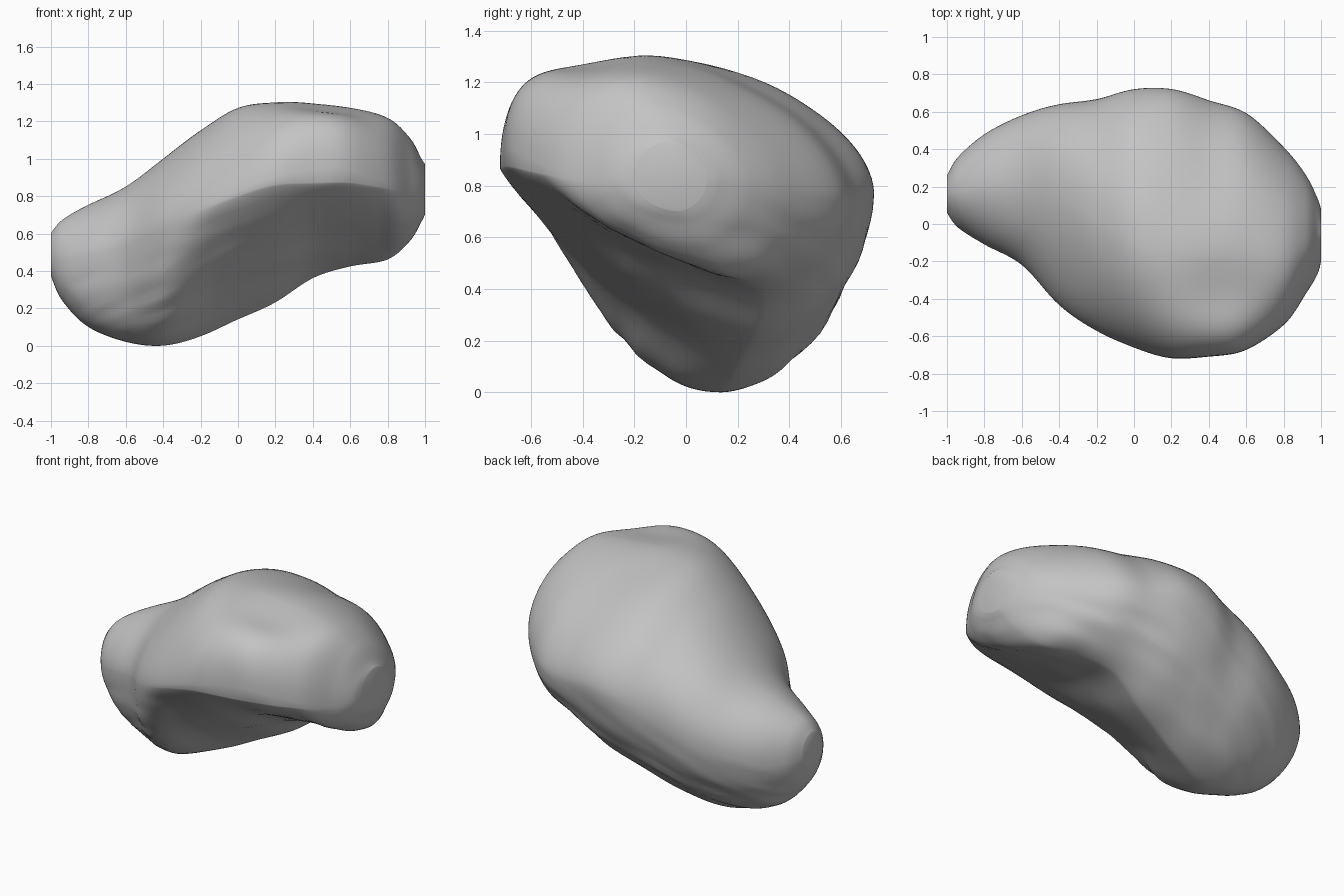
import bpy, bmesh, math
from mathutils import Vector, noise

default = bpy.data.objects.get("Cube")
if default:
    bpy.data.objects.remove(default, do_unlink=True)

# Cross-sections along the boulder:
# x, front y, back y, bottom z, top z, front ridge z, back bulge z, crest y, keel y
SECTIONS = [
    (-1, .06, .26, .37, .6, .47, .48, .16, .16),
    (-.94, -.02, .36, .24, .67, .46, .46, .17, .16),
    (-.8, -.11, .48, .1, .75, .48, .47, .2, .16),
    (-.6, -.22, .58, .02, .85, .54, .53, .2, .15),
    (-.4, -.43, .64, 0, 1, .63, .59, .14, .14),
    (-.2, -.57, .67, .05, 1.15, .72, .65, .02, .18),
    (0, -.66, .72, .14, 1.27, .8, .74, -.1, .22),
    (.2, -.72, .72, .23, 1.3, .86, .78, -.17, .27),
    (.4, -.71, .66, .36, 1.3, .87, .75, -.2, .3),
    (.6, -.67, .59, .42, 1.28, .87, .75, -.2, .25),
    (.8, -.54, .41, .46, 1.22, .84, .77, -.2, .15),
    (.92, -.37, .26, .56, 1.11, .81, .8, -.13, .05),
    (.98, -.27, .14, .66, 1, .82, .82, -.08, 0),
    (1, -.2, .08, .7, .97, .83, .82, -.06, -.03),
]
STEPS = 8
RING = 96


def catmull(a, b, c, d, t):
    """Smoothly blend between b and c."""
    return b + t / 2 * (c - a + t * (2 * a - 5 * b + 4 * c - d + t * (3 * (b - c) + d - a)))


def blended_sections():
    last = len(SECTIONS) - 1
    for i in range(last):
        rows = [SECTIONS[min(max(i + k, 0), last)] for k in (-1, 0, 1, 2)]
        for s in range(STEPS):
            yield [catmull(*column, s / STEPS) for column in zip(*rows)]
    yield list(SECTIONS[-1])


def ramp(x, start, end):
    """Ease from 0 to 1 between two stations."""
    t = min(max((x - start) / (end - start), 0), 1)
    return t * t * (3 - 2 * t)


def outline_point(section, angle):
    """Point on a lopsided superellipse through the four extremes."""
    x, front, back, bottom, top, ridge, bulge, crest, keel = section
    c, s = math.cos(angle), math.sin(angle)
    end_y, end_z = (back, bulge) if c >= 0 else (front, ridge)
    pole_y, pole_z = (crest, top) if s >= 0 else (keel, bottom)
    if c >= 0:
        power = 2.15 - .45 * ramp(x, -.5, .3) if s >= 0 else 1.8
    elif s >= 0:
        power = 1.8 + 1.4 * math.exp(-((x - .5) / .3) ** 2)
    else:
        power = 2.2 - .95 * ramp(x, -.65, -.1) + .65 * ramp(x, .75, 1)
    across, upward = abs(c) ** (2 / power), abs(s) ** (2 / power)
    return Vector((x, pole_y + (end_y - pole_y) * across,
                   end_z + (pole_z - end_z) * upward))


def weathered(p, angle):
    """Wavy strata on the lower flanks, soft lumps and a shallow scoop on the crest."""
    centre = Vector((p.x, 0, .25 + .3 * (p.x + 1)))
    outward = (p - centre).normalized()
    flank = abs(math.sin(2 * angle)) if angle > math.pi else 0
    fade = min(1, (1 - abs(p.x)) * 8)
    strata = noise.noise(Vector((p.x * 3, p.y * 3, p.z * 13 - p.x * 5)))
    lumps = noise.noise(p * 3.5)
    p = p + outward * fade * (.014 * flank * strata + .005 * lumps)
    if math.sin(angle) > 0:
        reach = ((p.x - .5) / .3) ** 2 + ((p.y + .4) / .18) ** 2
        p.z -= .04 * math.exp(-reach) * math.sin(angle)
    return p


# Loft the body and close both ends
bm = bmesh.new()
rings = []
for section in blended_sections():
    ring = []
    for k in range(RING):
        angle = math.tau * k / RING
        ring.append(bm.verts.new(weathered(outline_point(section, angle), angle)))
    rings.append(ring)
for a, b in zip(rings, rings[1:]):
    for k in range(RING):
        n = (k + 1) % RING
        bm.faces.new((a[k], a[n], b[n], b[k]))
bm.faces.new(rings[0])
bm.faces.new(rings[-1])
bmesh.ops.recalc_face_normals(bm, faces=bm.faces)

# Rest the boulder on the ground
lowest = min(v.co.z for v in bm.verts)
bmesh.ops.translate(bm, verts=bm.verts, vec=(0, 0, -lowest))

mesh = bpy.data.meshes.new("boulder")
bm.to_mesh(mesh)
bm.free()
boulder = bpy.data.objects.new("boulder", mesh)
bpy.context.collection.objects.link(boulder)

# Plain grey stone
stone = bpy.data.materials.new("grey_stone")
stone.use_nodes = True
grey = (.55, .55, .55, 1)
stone.diffuse_color = grey
stone.node_tree.nodes["Principled BSDF"].inputs["Base Color"].default_value = grey
mesh.materials.append(stone)

bpy.context.view_layer.objects.active = boulder
boulder.select_set(True)
bpy.ops.object.shade_smooth_by_angle(angle=math.radians(60))
